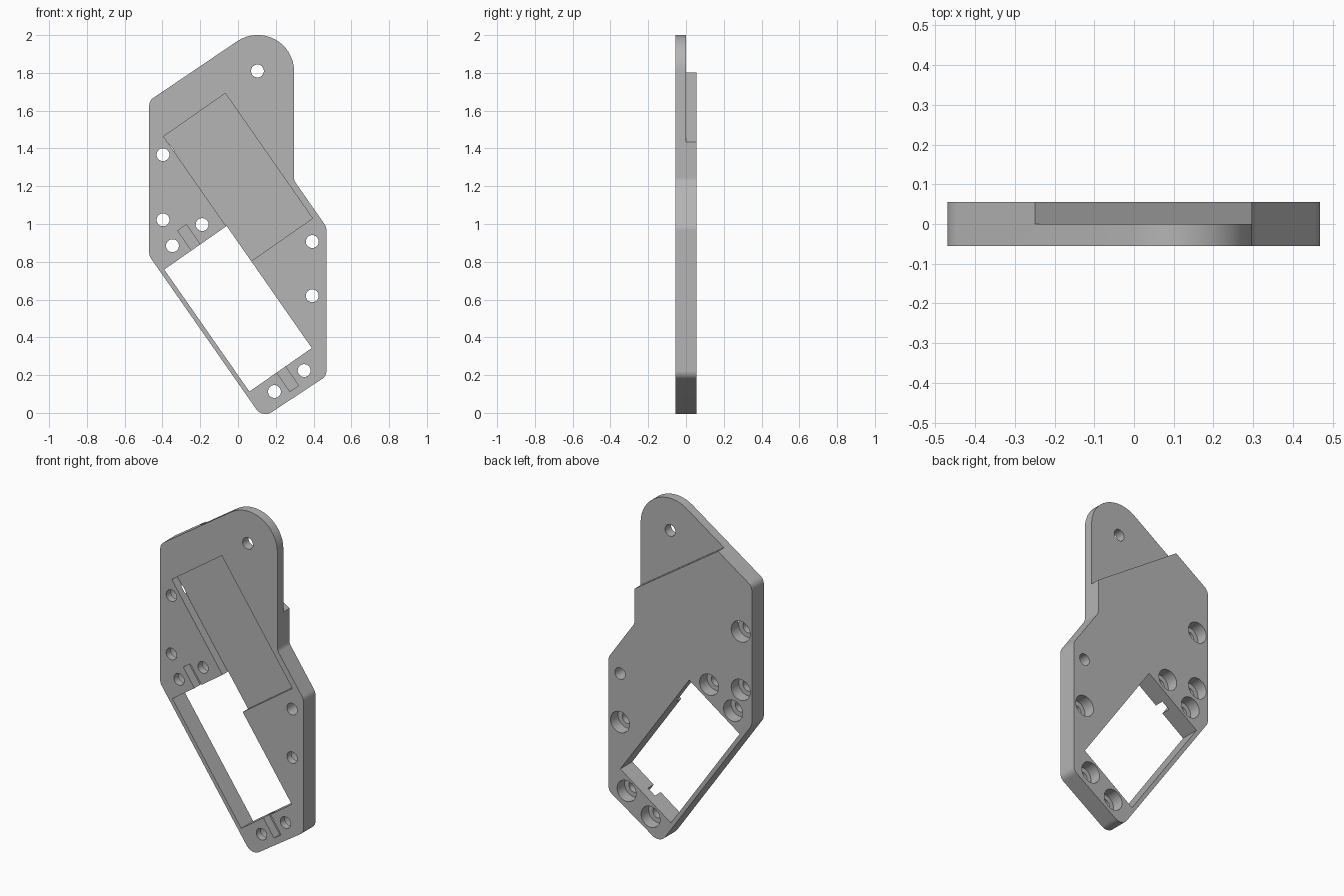
import bpy
import bmesh
import math
from mathutils import Vector

if "Cube" in bpy.data.objects:
    bpy.data.objects.remove(bpy.data.objects["Cube"], do_unlink=True)

HALF = 0.056                      # half thickness of the plate
U = Vector((0.572, -0.82))        # along the slanted window
V = Vector((0.82, 0.572))         # across the slanted window

grey = bpy.data.materials.new("plain grey")
grey.use_nodes = True
colour = (0.46, 0.46, 0.46, 1)
grey.diffuse_color = colour
grey.node_tree.nodes["Principled BSDF"].inputs["Base Color"].default_value = colour


def prism(name, points, y0, y1):
    """Extrude an x-z outline from y0 to y1."""
    bm = bmesh.new()
    face = bm.faces.new([bm.verts.new((p[0], y0, p[1])) for p in points])
    ext = bmesh.ops.extrude_face_region(bm, geom=[face])
    moved = [g for g in ext["geom"] if isinstance(g, bmesh.types.BMVert)]
    bmesh.ops.translate(bm, verts=moved, vec=(0, y1 - y0, 0))
    bmesh.ops.recalc_face_normals(bm, faces=bm.faces)
    mesh = bpy.data.meshes.new(name)
    bm.to_mesh(mesh)
    bm.free()
    obj = bpy.data.objects.new(name, mesh)
    bpy.context.collection.objects.link(obj)
    return obj


def rounded(corners, steps=16):
    """Replace each (x, z, radius) corner by a tangent arc."""
    out = []
    for i, (x, z, r) in enumerate(corners):
        p = Vector((x, z))
        a = (Vector(corners[i - 1][:2]) - p).normalized()
        b = (Vector(corners[(i + 1) % len(corners)][:2]) - p).normalized()
        half = math.acos(a.dot(b)) / 2
        centre = p + (a + b).normalized() * r / math.sin(half)
        reach = r / math.tan(half)
        start = (p + a * reach - centre).normalized()
        end = (p + b * reach - centre).normalized()
        for k in range(steps + 1):
            f = k / steps
            sweep = math.pi - 2 * half
            d = start * math.sin((1 - f) * sweep) + end * math.sin(f * sweep)
            out.append(centre + d.normalized() * r)
    return out


def slanted(u0, u1, v0, v1):
    return [U * u + V * v for u, v in ((u0, v0), (u1, v0), (u1, v1), (u0, v1))]


def circle(x, z, r, n=40):
    return [(x + r * math.cos(math.tau * k / n), z + r * math.sin(math.tau * k / n))
            for k in range(n)]


# Plate outline with rounded corners and a round lobe on top
plate = prism("mounting_plate", rounded([
    (0.13, -0.028, 0.06), (0.468, 0.195, 0.05), (0.468, 0.985, 0.06),
    (0.297, 1.23, 0.05), (0.297, 2.171, 0.193), (-0.47, 1.653, 0.05),
    (-0.47, 0.831, 0.05)]), -HALF, HALF)
plate.data.materials.append(grey)

FRONT, BACK = -0.2, 0.2           # cutters overshoot the plate
cutters = []


def cut(name, points, y0=FRONT, y1=BACK):
    cutters.append(prism(name, points, y0, y1))


# Step on the back of the lobe
a, b = Vector((-0.245, 1.80)), Vector((0.297, 1.435))
along = (b - a).normalized()
up = Vector((-along.y, along.x))
a, b = a - along * 0.4, b + along * 0.4
cut("lobe_step", [a, b, b + up, a + up], 0, BACK)

# Front pocket and the through window beside it
cut("front_pocket", slanted(-1.426, -0.619, 0.514, 0.913), FRONT, -0.006)
cut("window", slanted(-0.846, -0.058, 0.114, 0.517))

# Cable slots at both ends of the window
for u0, u1 in ((-0.974, -0.8), (-0.1, 0.065)):
    cut("cable_slot", slanted(u0, u1, 0.29, 0.346), FRONT, -0.002)

# Plain screw holes, then counterbored ones
plain = [(0.103, 1.81), (0.393, 0.907)]
bored = [(-0.397, 1.367), (-0.397, 1.022), (-0.19, 0.997), (-0.347, 0.885),
         (0.393, 0.62), (0.193, 0.113), (0.35, 0.224)]
for x, z in plain + bored:
    cut("screw_hole", circle(x, z, 0.034))
for x, z in bored:
    cut("counterbore", circle(x, z, 0.062), -0.014, BACK)

# Apply every cut, then remove the cutters
bpy.ops.object.select_all(action="DESELECT")
plate.select_set(True)
bpy.context.view_layer.objects.active = plate
for cutter in cutters:
    cutter.hide_render = True
    mod = plate.modifiers.new("cut", "BOOLEAN")
    mod.operation = "DIFFERENCE"
    mod.solver = "EXACT"
    mod.object = cutter
    bpy.ops.object.modifier_apply(modifier=mod.name)
    bpy.data.objects.remove(cutter, do_unlink=True)

bpy.ops.object.shade_smooth_by_angle(angle=math.radians(30))
